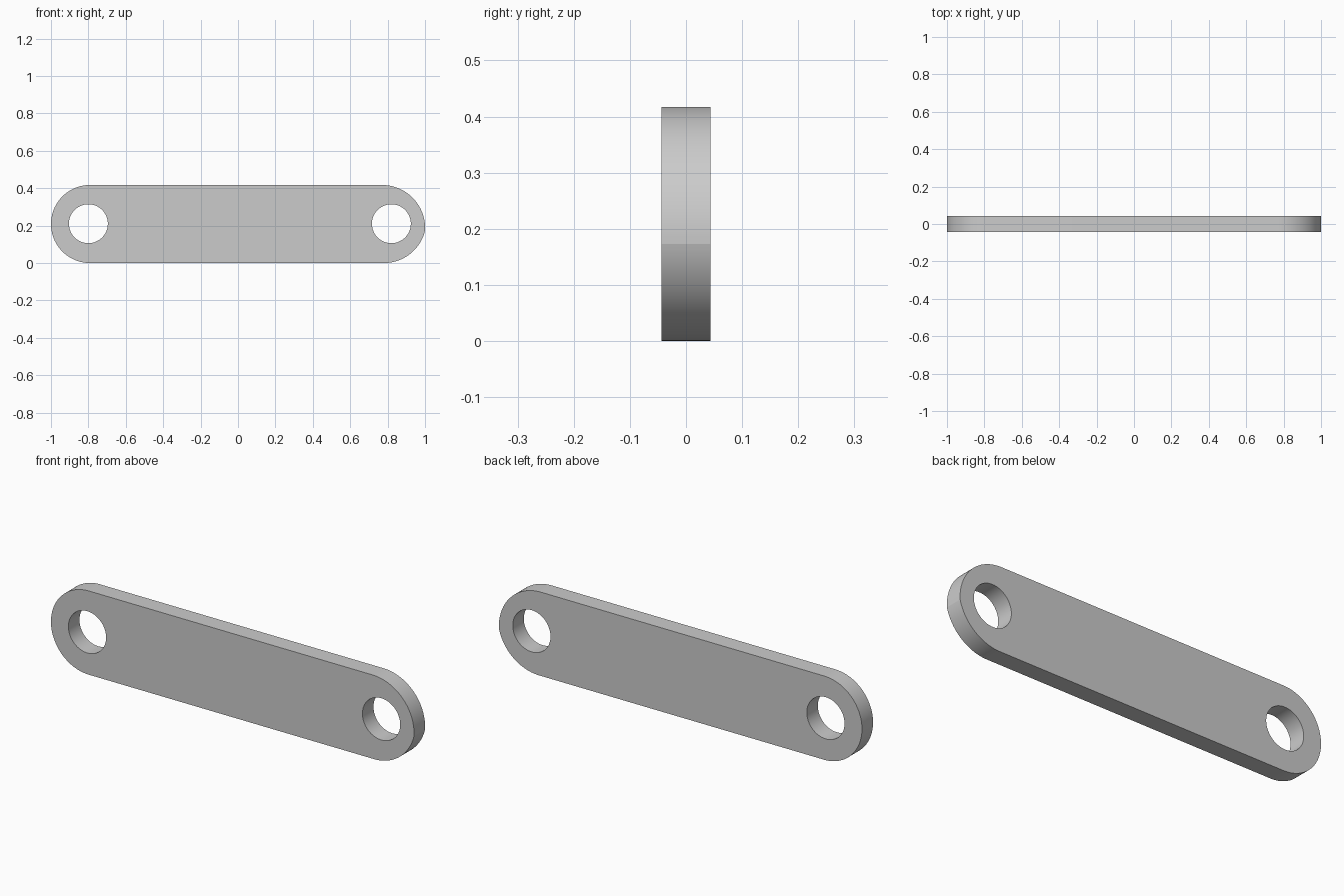
import bpy, bmesh
from math import sin, cos, pi, atan2, radians

if "Cube" in bpy.data.objects:
    bpy.data.objects.remove(bpy.data.objects["Cube"])

H, T = 0.417, 0.087          # bar height, thickness
R = H / 2


def arc(cx, cz, r, a0, a1, n=28):
    return [(cx + r * cos(a0 + (a1 - a0) * i / n),
             cz + r * sin(a0 + (a1 - a0) * i / n)) for i in range(n + 1)]


def prism(name, pts, depth):
    bm = bmesh.new()
    face = bm.faces.new([bm.verts.new((x, -depth / 2, z)) for x, z in pts])
    ext = bmesh.ops.extrude_face_region(bm, geom=[face], use_keep_orig=True)
    verts = [g for g in ext["geom"] if isinstance(g, bmesh.types.BMVert)]
    bmesh.ops.translate(bm, vec=(0, depth, 0), verts=verts)
    bmesh.ops.recalc_face_normals(bm, faces=bm.faces)
    me = bpy.data.meshes.new(name)
    bm.to_mesh(me)
    bm.free()
    ob = bpy.data.objects.new(name, me)
    bpy.context.collection.objects.link(ob)
    return ob


# Bar outline: round left end, right end of two arcs meeting in a slight ridge
tip_z = 0.173


def end_radius(dx, dz):
    return (dx * dx + dz * dz) / (2 * dz)


low_dx, up_dx = 0.22, 0.23
rl, ru = end_radius(low_dx, tip_z), end_radius(up_dx, H - tip_z)
lower = arc(1 - low_dx, rl, rl, -pi / 2, atan2(tip_z - rl, low_dx))
upper = arc(1 - up_dx, H - ru, ru, atan2(tip_z - H + ru, up_dx), pi / 2)
left = arc(-1 + R, R, R, pi / 2, 3 * pi / 2, 56)
bar = prism("link_bar", lower + upper[1:] + left, T)

# Pin holes
for x in (-0.80, 0.82):
    hole = prism("hole_cutter", arc(x, 0.21, 0.104, 0, 2 * pi, 64)[:-1], 3 * T)
    hole.hide_render = True
    mod = bar.modifiers.new("pin_hole", 'BOOLEAN')
    mod.operation, mod.solver, mod.object = 'DIFFERENCE', 'EXACT', hole
    bpy.context.view_layer.objects.active = bar
    bpy.ops.object.modifier_apply(modifier=mod.name)
    bpy.data.objects.remove(hole)

# Smooth rims, crisp edges
bpy.ops.object.select_all(action='DESELECT')
bar.select_set(True)
bpy.context.view_layer.objects.active = bar
bpy.ops.object.shade_smooth_by_angle(angle=radians(9))
